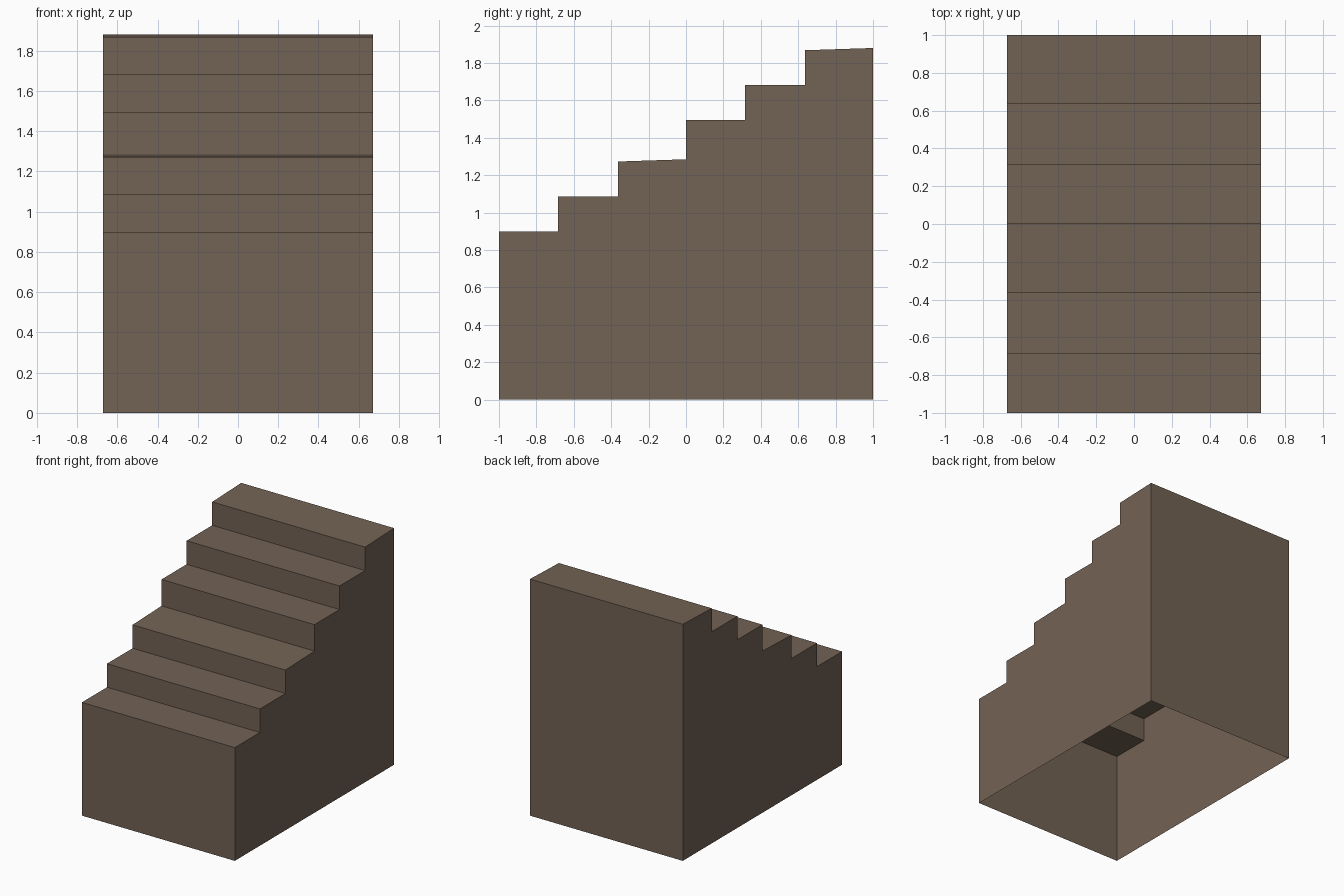
import bpy
import bmesh

cube = bpy.data.objects.get("Cube")
if cube:
    bpy.data.objects.remove(cube, do_unlink=True)

HALF_WIDTH = 0.672

# Single brown colour
brown = bpy.data.materials.new("earth_brown")
brown.use_nodes = True
colour = (0.171, 0.122, 0.089, 1.0)
brown.diffuse_color = colour
brown.node_tree.nodes["Principled BSDF"].inputs["Base Color"].default_value = colour

# Side profile (y, z): two flights of three steps, the last tread of each rising slightly
profile = [(-1.0, 0.0)]
for y, z in ((-1.0, 0.9), (0.0, 1.495)):
    profile += [
        (y, z), (y + 0.315, z),
        (y + 0.315, z + 0.187), (y + 0.636, z + 0.187),
        (y + 0.636, z + 0.373), (y + 1.0, z + 0.385),
    ]
profile.append((1.0, 0.0))

# Thin shell: treads, risers, front and back walls, and two sides; open underneath
bm = bmesh.new()
right = [bm.verts.new((-HALF_WIDTH, y, z)) for y, z in profile]
left = [bm.verts.new((HALF_WIDTH, y, z)) for y, z in profile]
for i in range(len(profile) - 1):
    bm.faces.new((right[i], left[i], left[i + 1], right[i + 1]))
bm.faces.new(right)
bm.faces.new(left[::-1])

mesh = bpy.data.meshes.new("staircase")
bm.to_mesh(mesh)
bm.free()
mesh.materials.append(brown)
staircase = bpy.data.objects.new("staircase", mesh)
bpy.context.collection.objects.link(staircase)
